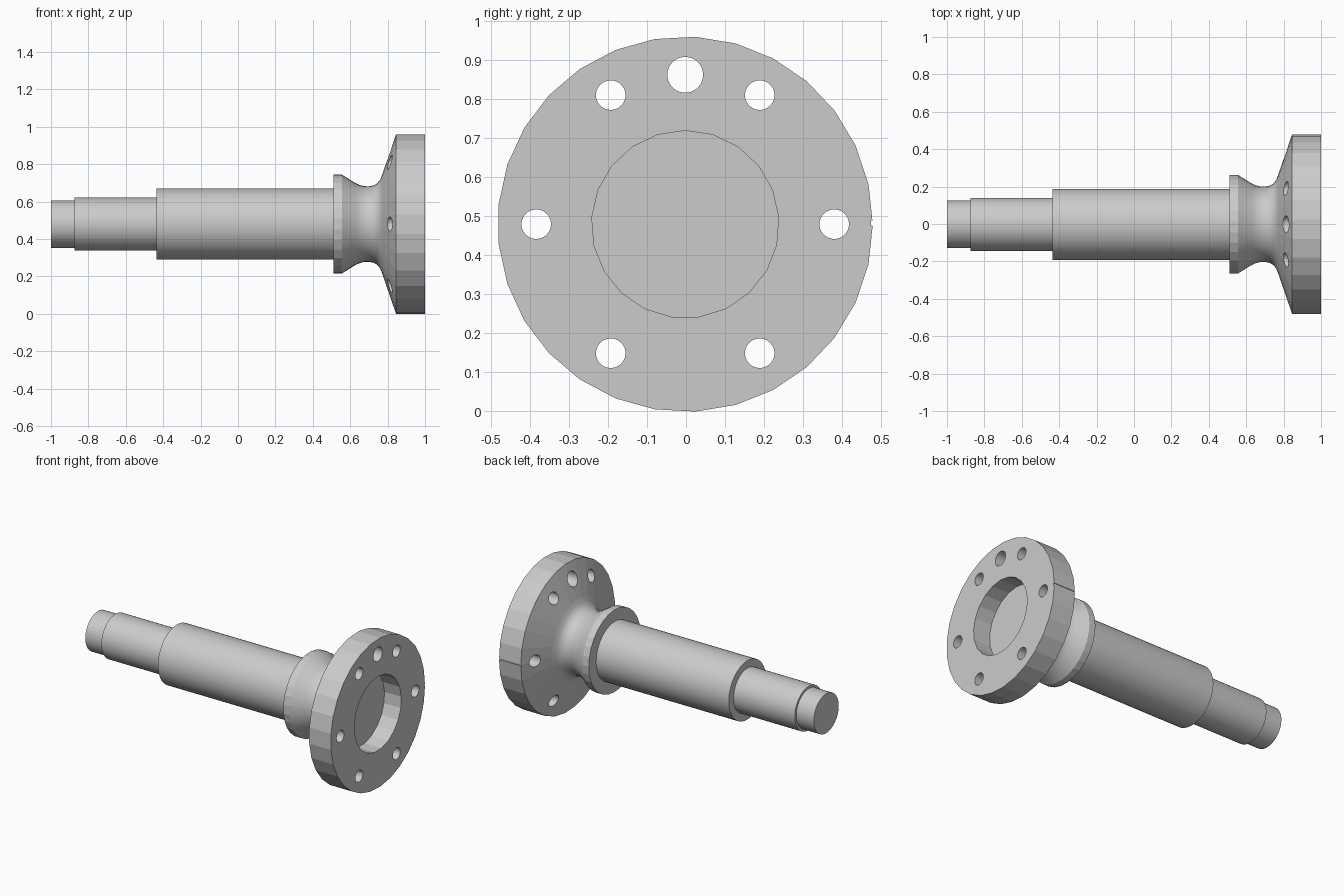
import bpy, bmesh
from math import cos, sin, tau, radians, pi
from mathutils import Matrix, Vector

cube = bpy.data.objects.get("Cube")
if cube:
    bpy.data.objects.remove(cube, do_unlink=True)

CY, CZ = -0.002, 0.48  # the turning axis runs along x through this point

steel = bpy.data.materials.new("plain_steel_grey")
steel.use_nodes = True
GREY = (0.6, 0.6, 0.6, 1)
steel.diffuse_color = GREY
steel.node_tree.nodes["Principled BSDF"].inputs["Base Color"].default_value = GREY


def make_object(name, bm):
    bmesh.ops.recalc_face_normals(bm, faces=bm.faces)
    mesh = bpy.data.meshes.new(name)
    bm.to_mesh(mesh)
    bm.free()
    mesh.materials.append(steel)
    obj = bpy.data.objects.new(name, mesh)
    bpy.context.collection.objects.link(obj)
    return obj


def lathe(name, profile, sides):
    """Turn (x, radius) points around the axis and cap both ends."""
    bm = bmesh.new()
    rings = [[bm.verts.new((x, CY + r * cos(tau * i / sides), CZ + r * sin(tau * i / sides)))
              for i in range(sides)] for x, r in profile]
    for a, b in zip(rings, rings[1:]):
        for i in range(sides):
            j = (i + 1) % sides
            bm.faces.new((a[i], a[j], b[j], b[i]))
    bm.faces.new(rings[0])
    bm.faces.new(rings[-1])
    return make_object(name, bm)


def add_bore(bm, x0, x1, radius, angle, distance, sides):
    """Cylinder along x, used for cutting."""
    centre = Vector(((x0 + x1) / 2, CY + distance * cos(angle), CZ + distance * sin(angle)))
    turn = Matrix.Rotation(pi / 2, 4, 'X') @ Matrix.Rotation(pi / 2, 4, 'Y')
    bmesh.ops.create_cone(bm, cap_ends=True, segments=sides, radius1=radius, radius2=radius,
                          depth=x1 - x0, matrix=Matrix.Translation(centre) @ turn)


# Stepped shaft
shaft = lathe("stepped_shaft", [(-1, .127), (-.875, .127), (-.875, .142), (-.437, .142),
                                (-.437, .19), (.54, .19)], 48)

# Collar, waisted neck and flange
flange = lathe("flange_and_collar", [
    (.51, .265), (.555, .265), (.625, .221), (.65, .209), (.675, .203), (.7, .202),
    (.725, .207), (.745, .218), (.76, .237), (.772, .268), (.845, .481), (1, .481)], 29)

# Cutter: centre recess, bolt holes, larger dowel hole and rim groove
bm = bmesh.new()
add_bore(bm, .88, 1.1, .24, 0, 0, 21)
for k in range(6):
    add_bore(bm, .7, 1.1, .038, k * tau / 6, .382, 24)
add_bore(bm, .7, 1.1, .046, radians(90), .383, 24)
groove = Matrix.Translation((.95, CY + .491, CZ + .003)) @ Matrix.Diagonal((.4, .03, .013, 1))
bmesh.ops.create_cube(bm, size=1, matrix=groove)
cutter = make_object("flange_cutter", bm)
cutter.hide_render = True

cut = flange.modifiers.new("holes", 'BOOLEAN')
cut.operation = 'DIFFERENCE'
cut.solver = 'EXACT'
cut.object = cutter
bpy.context.view_layer.objects.active = flange
bpy.ops.object.modifier_apply(modifier=cut.name)
bpy.data.objects.remove(cutter, do_unlink=True)

# Smooth shaft; the flange stays faceted except for its curved waist
for obj in bpy.context.selected_objects:
    obj.select_set(False)
shaft.select_set(True)
bpy.context.view_layer.objects.active = shaft
bpy.ops.object.shade_smooth_by_angle(angle=radians(30))
for face in flange.data.polygons:
    face.use_smooth = .56 < face.center.x < .77
